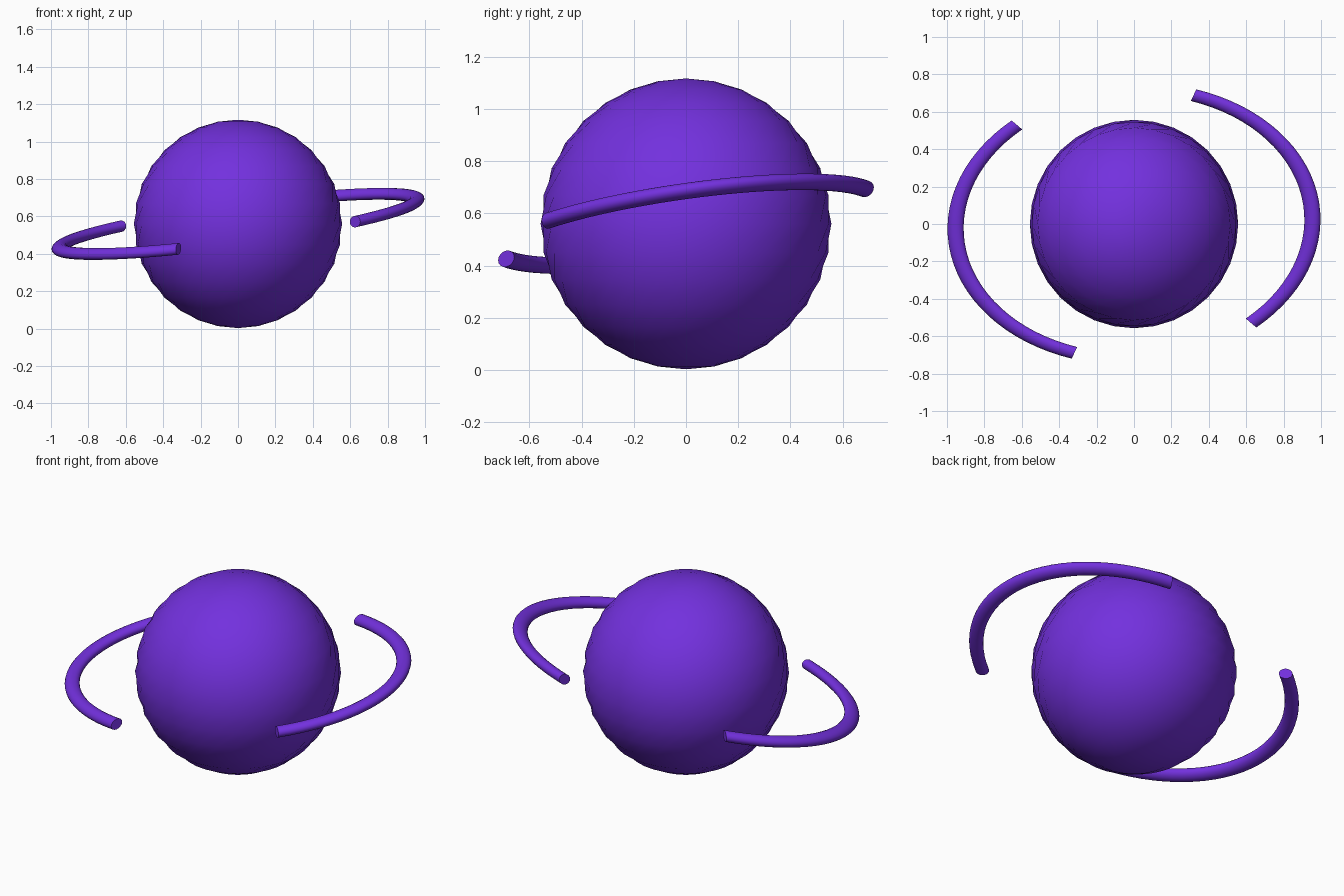
import bpy, bmesh, math

if "Cube" in bpy.data.objects:
    bpy.data.objects.remove(bpy.data.objects["Cube"])

CZ = 0.56          # height of the globe centre
R = 0.557          # globe radius

violet = bpy.data.materials.new("violet")
violet.diffuse_color = (0.171, 0.03, 0.73, 1)
violet.use_nodes = True
violet.node_tree.nodes["Principled BSDF"].inputs["Base Color"].default_value = violet.diffuse_color


def finish(name, bm):
    bmesh.ops.recalc_face_normals(bm, faces=bm.faces)
    me = bpy.data.meshes.new(name)
    bm.to_mesh(me)
    bm.free()
    me.materials.append(violet)
    ob = bpy.data.objects.new(name, me)
    bpy.context.collection.objects.link(ob)
    ob.location.z = CZ
    return ob


# globe: round ball whose latitude rings are each twisted, giving slanted ridges
bm = bmesh.new()
bmesh.ops.create_uvsphere(bm, u_segments=32, v_segments=16, radius=R)
for v in bm.verts:
    ring = round(math.asin(max(-1, min(1, v.co.z / R))) / (math.pi / 16))
    a = math.atan2(v.co.y, v.co.x) + ring * math.radians(22.5)
    r = math.hypot(v.co.x, v.co.y)
    v.co.x, v.co.y = r * math.cos(a), r * math.sin(a)
for f in bm.faces:
    f.smooth = True
finish("globe", bm)


# orbit arcs: part of a flattened, tilted torus, repeated through the centre
def orbit_arc(name, sign, start=-49, end=70.5, steps=30, sides=16):
    bm = bmesh.new()
    rings = []
    for i in range(steps + 1):
        t = math.radians(start + (end - start) * i / steps)
        ring = []
        for j in range(sides):
            p = 2 * math.pi * j / sides
            rad = 0.954 + 0.043 * math.cos(p)
            x = rad * math.cos(t)
            y = rad * math.sin(t) * 0.757 + 0.025 * x
            z = 0.031 * math.sin(p) + 0.132 * x + 0.133 * y
            ring.append(bm.verts.new((sign * x, sign * y, sign * z)))
        rings.append(ring)
    for a, b in zip(rings, rings[1:]):
        for j in range(sides):
            k = (j + 1) % sides
            bm.faces.new((a[j], a[k], b[k], b[j])).smooth = True
    bm.faces.new(rings[0])
    bm.faces.new(rings[-1])
    ob = finish(name, bm)
    bpy.ops.object.select_all(action='DESELECT')
    ob.select_set(True)
    bpy.context.view_layer.objects.active = ob
    bpy.ops.object.shade_smooth_by_angle(angle=math.radians(40))


orbit_arc("right_orbit_arc", 1)
orbit_arc("left_orbit_arc", -1)
